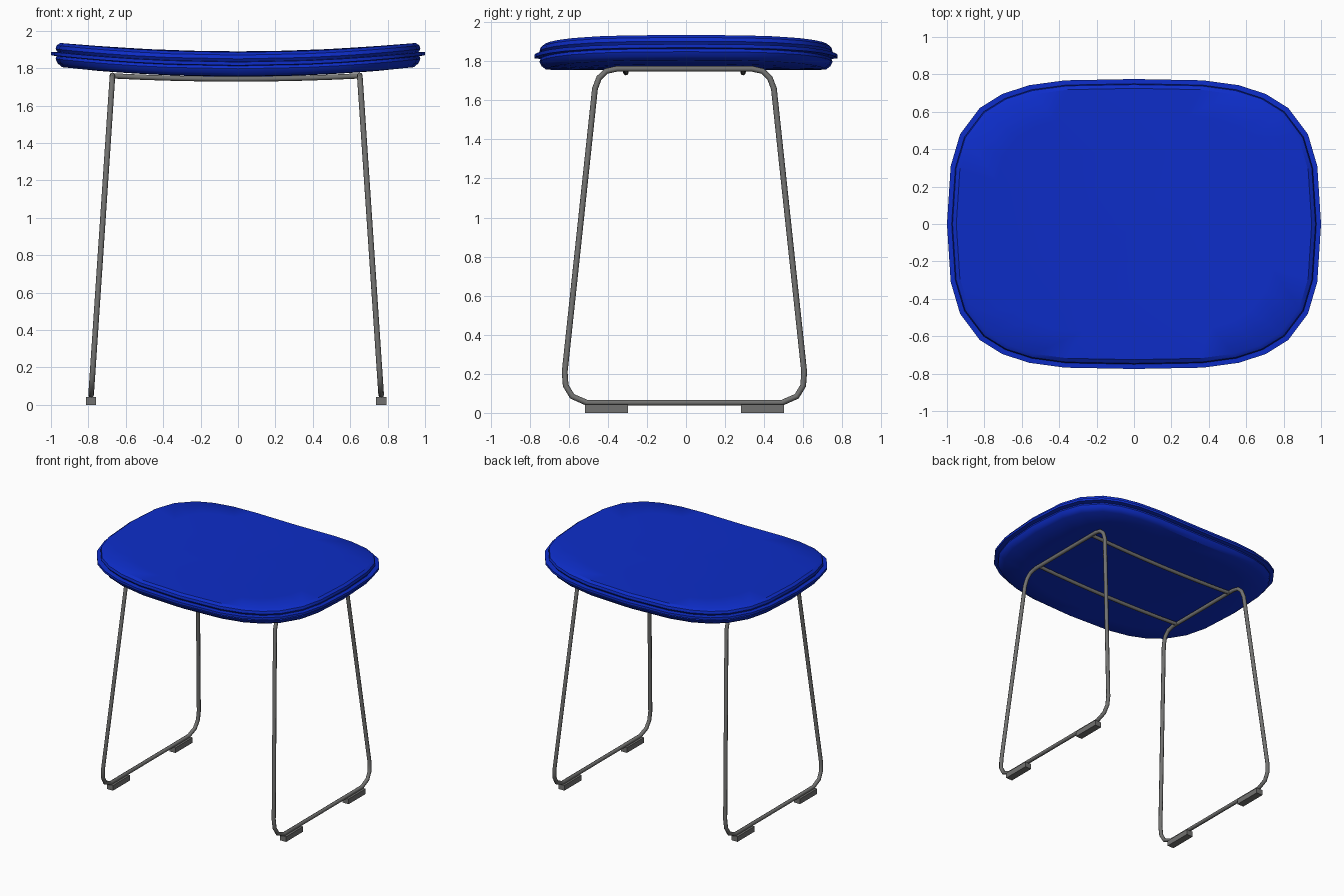
import bpy, bmesh
from mathutils import Vector

if "Cube" in bpy.data.objects:
    bpy.data.objects.remove(bpy.data.objects["Cube"], do_unlink=True)


def material(name, color):
    m = bpy.data.materials.new(name)
    m.use_nodes = True
    m.diffuse_color = color
    m.node_tree.nodes["Principled BSDF"].inputs["Base Color"].default_value = color
    return m


BLUE = material("blue fabric", (0.004, 0.026, 0.58, 1))
GREY = material("grey metal", (0.17, 0.17, 0.165, 1))
OFFSET = Vector((-0.01, -0.008, 0))  # frame sits slightly off the seat centre


def add_mesh(name, bm, mat, angle):
    mesh = bpy.data.meshes.new(name)
    bmesh.ops.recalc_face_normals(bm, faces=bm.faces)
    bm.to_mesh(mesh)
    bm.free()
    mesh.materials.append(mat)
    obj = bpy.data.objects.new(name, mesh)
    bpy.context.collection.objects.link(obj)
    smooth(obj, angle)
    return obj


def smooth(obj, angle):
    bpy.ops.object.select_all(action='DESELECT')
    obj.select_set(True)
    bpy.context.view_layer.objects.active = obj
    bpy.ops.object.shade_smooth_by_angle(angle=angle)


def tube(name, points, radius, cyclic=False):
    curve = bpy.data.curves.new(name, 'CURVE')
    curve.dimensions = '3D'
    curve.bevel_depth = radius
    curve.bevel_resolution = 2
    curve.use_fill_caps = True
    spline = curve.splines.new('POLY')
    spline.points.add(len(points) - 1)
    for p, co in zip(spline.points, points):
        p.co = (*(Vector(co) + OFFSET), 1)
    spline.use_cyclic_u = cyclic
    obj = bpy.data.objects.new(name, curve)
    bpy.context.collection.objects.link(obj)
    curve.materials.append(GREY)
    bpy.ops.object.select_all(action='DESELECT')
    obj.select_set(True)
    bpy.context.view_layer.objects.active = obj
    bpy.ops.object.convert(target='MESH')
    smooth(bpy.context.object, 0.9)


# Rounded seat outline: one quarter, mirrored to the other three
quarter = [(1.0, 0.0), (0.98, 0.31), (0.93, 0.48), (0.825, 0.62), (0.705, 0.695),
           (0.56, 0.742), (0.37, 0.768), (0.0, 0.775)]
half = quarter + [(-x, y) for x, y in quarter[-2::-1]]
outline = half + [(x, -y) for x, y in half[-2:0:-1]]


def lift(x):
    return 0.055 * x * x


# Seat cushion with a piped edge: rings of (inset, height) from underside to top
rings = [(0.75, 1.755), (0.5, 1.755), (0.25, 1.755), (0.06, 1.757), (0.035, 1.775),
         (0.025, 1.797), (0.03, 1.812), (0.0, 1.815), (0.0, 1.833), (0.035, 1.835),
         (0.025, 1.85), (0.03, 1.87), (0.05, 1.885), (0.25, 1.888), (0.5, 1.889),
         (0.75, 1.89)]
bm = bmesh.new()
loops = []
for inset, z in rings:
    if inset < 0.1:
        fx, fy = 1 - inset, 1 - inset / 0.775
    else:
        fx = fy = 1 - inset
    loops.append([bm.verts.new((x * fx, y * fy, z + lift(x * fx))) for x, y in outline])
n = len(outline)
for a, b in zip(loops, loops[1:]):
    for i in range(n):
        j = (i + 1) % n
        bm.faces.new((a[i], a[j], b[j], b[i]))
for ring, z in ((loops[0], 1.755), (loops[-1], 1.89)):
    centre = bm.verts.new((0, 0, z))
    for i in range(n):
        bm.faces.new((ring[i], ring[(i + 1) % n], centre))
add_mesh("seat_cushion", bm, BLUE, 0.6)

# Sled leg loops, leaning inward toward the seat
side = [(0.50, 0.052), (0.575, 0.085), (0.608, 0.14), (0.613, 0.21),
        (0.458, 1.66), (0.437, 1.715), (0.40, 1.75), (0.345, 1.762)]
profile = side + [(-y, z) for y, z in reversed(side)]
for label, s in (("left", 1), ("right", -1)):
    path = [(s * (0.779 - 0.067 * z), y, z) for y, z in profile]
    tube(label + "_leg_loop", path, 0.015, True)

# Cross bars following the underside of the seat
for label, y in (("front", -0.3), ("back", 0.3)):
    xs = [-0.66 + 0.165 * i for i in range(9)]
    tube(label + "_cross_bar", [(x, y, 1.742 + lift(x) * 0.7) for x in xs], 0.014)

# Floor glides under the loops
for xl, sx in (("left", 1), ("right", -1)):
    for yl, sy in (("front", -1), ("back", 1)):
        bm = bmesh.new()
        bmesh.ops.create_cube(bm, size=1)
        bmesh.ops.scale(bm, vec=(0.055, 0.22, 0.042), verts=bm.verts)
        bmesh.ops.translate(bm, vec=Vector((sx * 0.776, sy * 0.4, 0.021)) + OFFSET, verts=bm.verts)
        add_mesh(f"{yl}_{xl}_glide", bm, GREY, 0.5)
